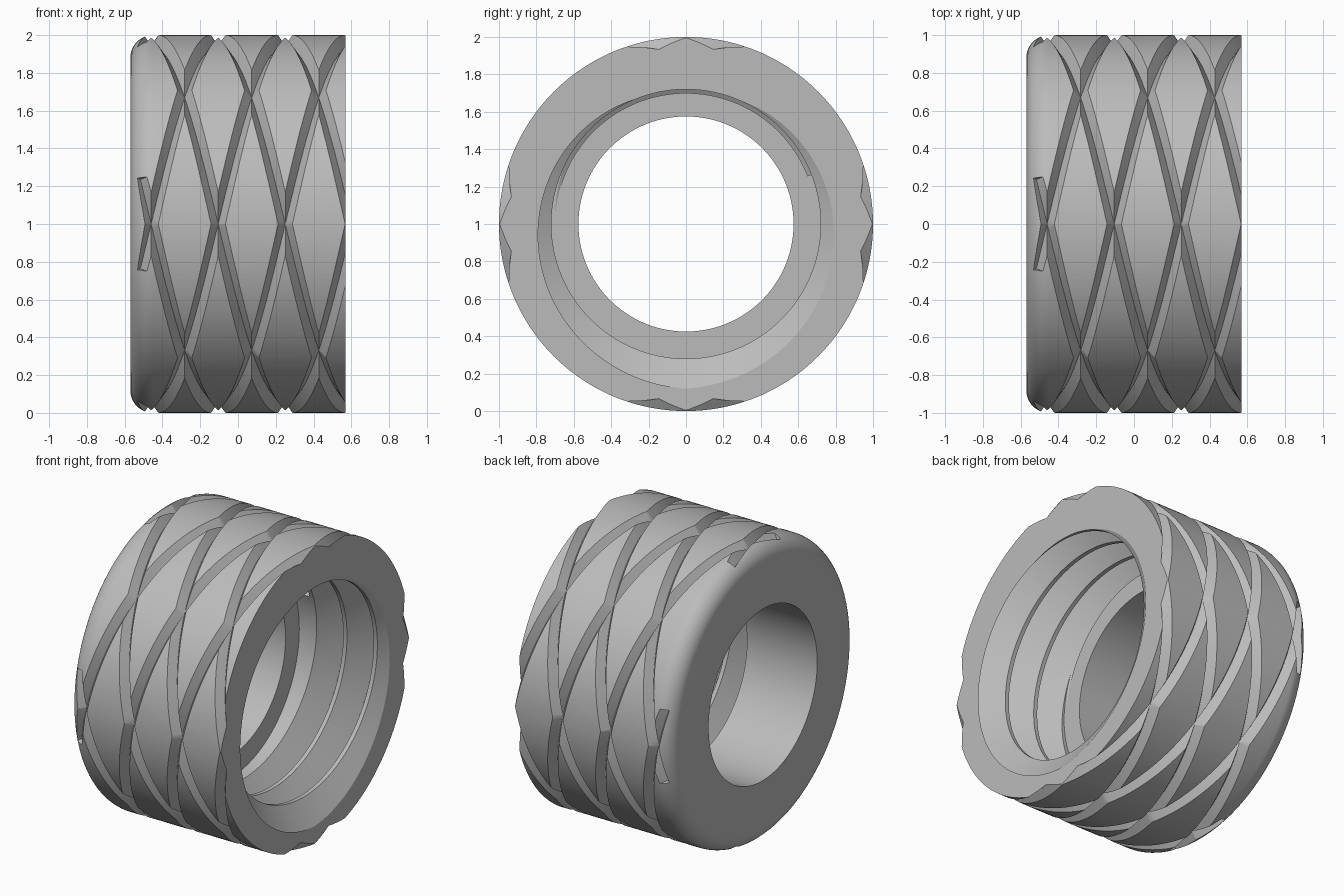
import bpy
import bmesh
from math import sin, cos, pi, radians

if "Cube" in bpy.data.objects:
    bpy.data.objects.remove(bpy.data.objects["Cube"], do_unlink=True)

END = 0.57            # half length along x
SEGMENTS = 192

metal = bpy.data.materials.new("plain_grey")
metal.use_nodes = True
grey = (0.5, 0.5, 0.5, 1)
metal.diffuse_color = grey
metal.node_tree.nodes["Principled BSDF"].inputs["Base Color"].default_value = grey


def place(x, r, a):
    """Point at radius r and angle a (from +y towards +z) around the axis."""
    return (x, r * cos(a), 1 + r * sin(a))


def skin(bm, rings, closed):
    """Bridge successive closed rings; cap the two ends when not closed."""
    rings = [[bm.verts.new(p) for p in ring] for ring in rings]
    n = len(rings[0])
    for i in range(len(rings) - (not closed)):
        a, b = rings[i], rings[(i + 1) % len(rings)]
        for k in range(n):
            bm.faces.new((a[k], a[(k + 1) % n], b[(k + 1) % n], b[k]))
    if not closed:
        bm.faces.new(rings[0])
        bm.faces.new(rings[-1])


def finish(bm, name):
    bmesh.ops.recalc_face_normals(bm, faces=bm.faces)
    mesh = bpy.data.meshes.new(name)
    bm.to_mesh(mesh)
    bm.free()
    obj = bpy.data.objects.new(name, mesh)
    bpy.context.collection.objects.link(obj)
    return obj


def helix(bm, x0, a0, lead, turns, section, steps):
    """Sweep an (x offset, radius) section along a helix."""
    rings = []
    for i in range(steps + 1):
        t = turns * i / steps
        rings.append([place(x0 + lead * abs(t) + dx, r, a0 + 2 * pi * t)
                      for dx, r in section])
    skin(bm, rings, False)


# Ring body: rounded outer edge, through bore and wider counterbore
FILLET = 0.12
profile = [(-END, 0.575), (-0.05, 0.575), (-0.05, 0.72), (END, 0.72), (END, 1.0)]
for i in range(13):
    a = pi / 2 + pi / 2 * i / 12
    profile.append((-END + FILLET + FILLET * cos(a), 1 - FILLET + FILLET * sin(a)))
bm = bmesh.new()
skin(bm, [[place(x, r, 2 * pi * i / SEGMENTS) for x, r in profile]
          for i in range(SEGMENTS)], True)
ring = finish(bm, "grip_ring")

cutters = []

# Crossing V grooves: four starts in each direction
v_groove = [(0, 0.945), (-0.0587, 1.03), (0.0587, 1.03)]
for side in (1, -1):
    bm = bmesh.new()
    for start in range(4):
        helix(bm, -0.517, start * pi / 2 - side * radians(14.5), 1.42,
              side * 0.84, v_groove, 150)
    cutters.append(finish(bm, "groove_cutter"))

# Coarse internal thread, running clockwise into the counterbore
PITCH = 0.225
thread = [(0, 0.88), (-0.111, 0.70), (0.111, 0.70)]
bm = bmesh.new()
last_turn = 2.19
helix(bm, END - PITCH * (last_turn + 0.5), pi / 2 - 2 * pi * last_turn,
      PITCH, 4.2, thread, 600)
cutters.append(finish(bm, "thread_cutter"))

for cutter in cutters:
    cutter.hide_render = True
    mod = ring.modifiers.new(cutter.name, 'BOOLEAN')
    mod.operation = 'DIFFERENCE'
    mod.solver = 'EXACT'
    mod.object = cutter

# Bake the cuts, then drop the cutters
bpy.context.view_layer.update()
graph = bpy.context.evaluated_depsgraph_get()
cut_mesh = bpy.data.meshes.new_from_object(ring.evaluated_get(graph))
ring.modifiers.clear()
ring.data = cut_mesh
for cutter in cutters:
    bpy.data.objects.remove(cutter, do_unlink=True)
cut_mesh.materials.clear()
cut_mesh.materials.append(metal)

bpy.ops.object.select_all(action='DESELECT')
ring.select_set(True)
bpy.context.view_layer.objects.active = ring
bpy.ops.object.shade_smooth_by_angle(angle=radians(25))
